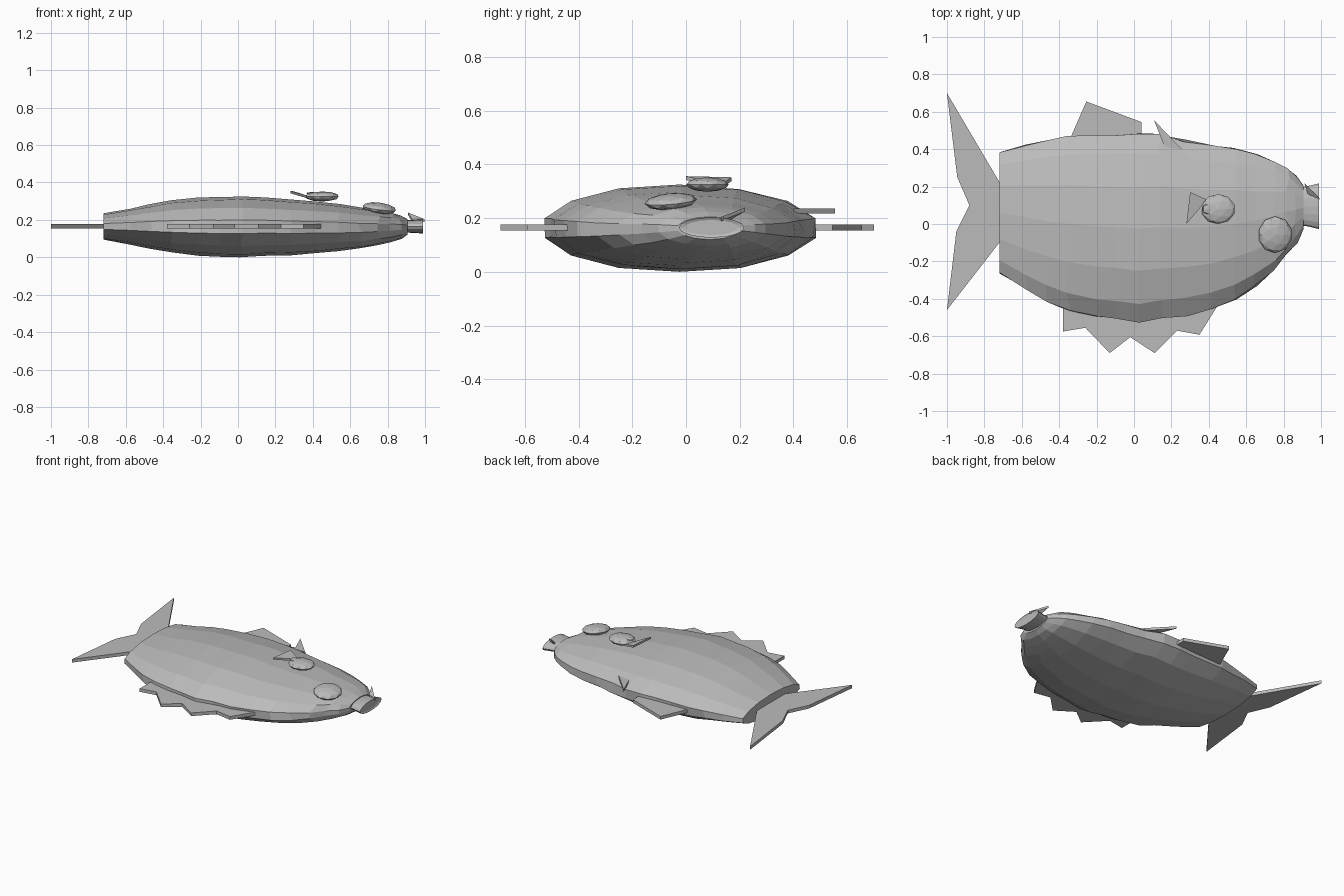
import bpy, bmesh, math, random
from mathutils import Matrix, Vector

if "Cube" in bpy.data.objects:
    bpy.data.objects.remove(bpy.data.objects["Cube"])

random.seed(4)
grey = bpy.data.materials.new("plain grey")
grey.diffuse_color = (0.5, 0.5, 0.5, 1)
grey.use_nodes = True
grey.node_tree.nodes["Principled BSDF"].inputs["Base Color"].default_value = grey.diffuse_color


def finish(bm, name):
    bmesh.ops.recalc_face_normals(bm, faces=bm.faces)
    me = bpy.data.meshes.new(name)
    bm.to_mesh(me)
    bm.free()
    me.materials.append(grey)
    ob = bpy.data.objects.new(name, me)
    bpy.context.collection.objects.link(ob)
    return ob


def loft(name, rings):
    bm = bmesh.new()
    vs = [[bm.verts.new(p) for p in r] for r in rings]
    n = len(vs[0])
    for a, b in zip(vs, vs[1:]):
        for i in range(n):
            bm.faces.new((a[i], a[(i + 1) % n], b[(i + 1) % n], b[i]))
    bm.faces.new(vs[0])
    bm.faces.new(vs[-1])
    return finish(bm, name)


def plate(name, pts, t):
    """Flat outline (3D points) thickened upward by t."""
    bm = bmesh.new()
    f = bm.faces.new([bm.verts.new(p) for p in pts])
    ext = bmesh.ops.extrude_face_region(bm, geom=[f])
    top = [v for v in ext["geom"] if isinstance(v, bmesh.types.BMVert)]
    bmesh.ops.translate(bm, verts=top, vec=(0, 0, t))
    bmesh.ops.triangulate(bm, faces=[f for f in bm.faces if len(f.verts) > 4])
    return finish(bm, name)


def fin(name, outline, z=0.154, t=0.023):
    return plate(name, [(x, y, z) for x, y in outline], t)


def blob(name, loc, scale, tilt=(0, 0), sub=2):
    bm = bmesh.new()
    bmesh.ops.create_icosphere(bm, subdivisions=sub, radius=1)
    m = (Matrix.Translation(loc) @ Matrix.Rotation(tilt[0], 4, 'X')
         @ Matrix.Rotation(tilt[1], 4, 'Y') @ Matrix.Diagonal((*scale, 1)))
    bmesh.ops.transform(bm, matrix=m, verts=bm.verts)
    return finish(bm, name)


# Body: stations of x, y min, y max, z min, z max
stations = [
    (-0.72, -0.26, 0.385, 0.095, 0.235), (-0.58, -0.35, 0.42, 0.07, 0.26),
    (-0.46, -0.415, 0.445, 0.045, 0.285), (-0.35, -0.46, 0.465, 0.025, 0.305),
    (-0.20, -0.50, 0.475, 0.008, 0.32), (-0.09, -0.505, 0.47, 0.003, 0.322),
    (0.02, -0.525, 0.478, 0.0, 0.325), (0.14, -0.51, 0.475, 0.008, 0.32),
    (0.28, -0.488, 0.445, 0.01, 0.31), (0.42, -0.45, 0.42, 0.022, 0.298),
    (0.54, -0.40, 0.403, 0.033, 0.285), (0.65, -0.335, 0.37, 0.047, 0.268),
    (0.75, -0.25, 0.335, 0.065, 0.252), (0.82, -0.165, 0.295, 0.08, 0.24),
    (0.87, -0.10, 0.255, 0.098, 0.225), (0.905, -0.03, 0.205, 0.12, 0.205)]
SIDES = 14
step = 2 * math.pi / SIDES
rings = []
for k, (x, y0, y1, z0, z1) in enumerate(stations):
    ring = []
    for i in range(SIDES):
        a = (i + 0.5) * step
        # slightly uneven hand-carved facets, ends and ridges kept true
        r = 1 if i in (3, 10) else 1 + random.uniform(-0.015, 0.015)
        dx = random.uniform(-0.012, 0.012) if 0 < k < len(stations) - 1 else 0
        ring.append((x + dx,
                     (y0 + y1) / 2 + (y1 - y0) / 2 * math.cos(a) / math.cos(step / 2) * r,
                     (z0 + z1) / 2 + (z1 - z0) / 2 * math.sin(a) * r))
    rings.append(ring)
loft("body", rings)

# Mouth: short flaring oval tube with a dished opening
rings = []
for x, hy, hz in [(0.88, 0.10, 0.033), (0.93, 0.108, 0.034), (0.99, 0.122, 0.038),
                  (0.985, 0.10, 0.028)]:
    rings.append([(x, 0.095 + hy * math.cos(i * math.pi / 8),
                   0.165 + hz * math.sin(i * math.pi / 8)) for i in range(16)])
loft("mouth", rings)
plate("lip_flap", [(0.91, 0.22, 0.225), (0.93, 0.16, 0.19), (0.998, 0.13, 0.19)], 0.014)

# Fins lying in the middle plane
fin("tail_fin", [(-0.66, 0.30), (-0.72, 0.225), (-1, 0.70), (-0.945, 0.25), (-0.88, 0.10),
                 (-0.95, -0.04), (-1, -0.46), (-0.72, -0.10), (-0.66, -0.10)])
fin("dorsal_fin", [(-0.34, 0.40), (-0.34, 0.46), (-0.255, 0.655), (0.04, 0.545), (0.04, 0.40)])
fin("belly_fin", [(-0.36, -0.38), (-0.38, -0.44), (-0.38, -0.575), (-0.26, -0.555),
                  (-0.13, -0.69), (-0.02, -0.605), (0.11, -0.69), (0.23, -0.57),
                  (0.35, -0.592), (0.445, -0.44), (0.40, -0.38)])
fin("small_fin", [(0.107, 0.555), (0.165, 0.41), (0.255, 0.40)], 0.218, 0.017)

# Eyes, pupil and brow plate on the upper side
blob("upper_eye", (0.45, 0.08, 0.325), (0.092, 0.08, 0.027))
blob("lower_eye", (0.755, -0.057, 0.262), (0.092, 0.098, 0.03),
     (math.radians(5), math.radians(7)))
blob("pupil", (0.392, 0.08, 0.342), (0.03, 0.03, 0.008), sub=1)
plate("brow", [(0.28, 0.0, 0.342), (0.30, 0.17, 0.338), (0.39, 0.13, 0.31)], 0.014)
